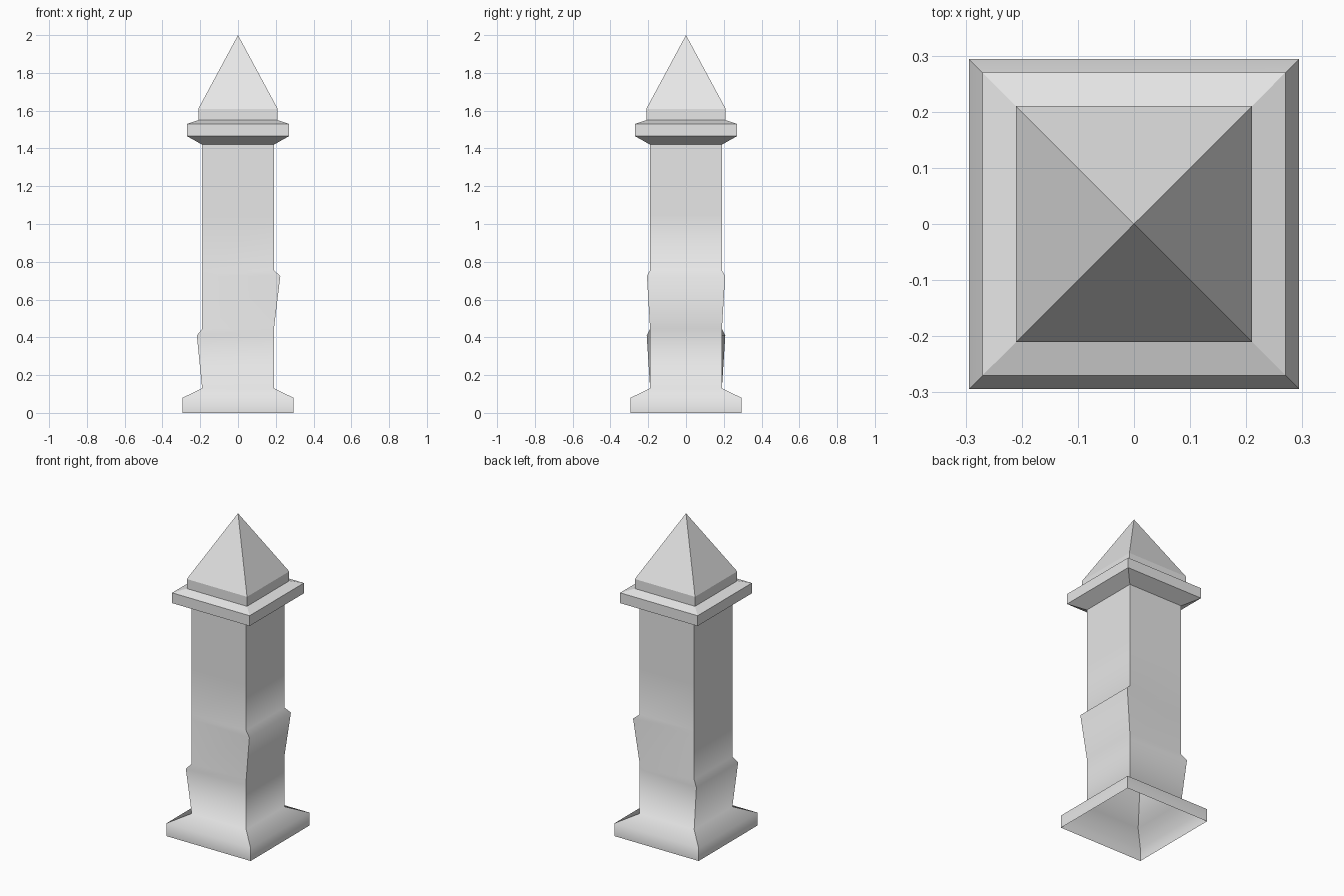
import bpy
import bmesh

cube = bpy.data.objects.get("Cube")
if cube:
    bpy.data.objects.remove(cube, do_unlink=True)

stone = bpy.data.materials.new("grey stone")
stone.use_nodes = True
GREY = (0.8, 0.8, 0.8, 1)
stone.diffuse_color = GREY
stone.node_tree.nodes["Principled BSDF"].inputs["Base Color"].default_value = GREY


def finish(bm, name):
    mesh = bpy.data.meshes.new(name)
    bm.to_mesh(mesh)
    bm.free()
    mesh.materials.append(stone)
    obj = bpy.data.objects.new(name, mesh)
    bpy.context.collection.objects.link(obj)


def ring(bm, z, left, right=None):
    """Four corners; each side is given as (half width, half depth)."""
    lx, ly = left
    rx, ry = right or left
    corners = ((-lx, -ly), (rx, -ry), (rx, ry), (-lx, ly))
    return [bm.verts.new((x, y, z)) for x, y in corners]


def bridge(bm, a, b, smooth):
    """Join two rings with four walls, keeping the upright corners sharp."""
    for i in range(4):
        j = (i + 1) % 4
        bm.faces.new((a[i], a[j], b[j], b[i])).smooth = smooth
    for lower, upper in zip(a, b):
        bm.edges.get((lower, upper)).smooth = False


# Shaft and plinth: hollow, open below, with two worn bulges
S = (0.19, 0.19)
P = (0.294, 0.294)
levels = [
    (0, P, P), (0.08, P, P), (0.13, S, S),
    (0.41, (0.218, 0.208), S), (0.445, S, S),
    (0.725, S, (0.224, 0.207)), (0.755, S, S),
    (1.05, S, S), (1.42, S, S),
]
bm = bmesh.new()
rings = [ring(bm, *level) for level in levels]
for a, b in zip(rings, rings[1:]):
    bridge(bm, a, b, True)

# Chipped notch on the front corner of the right side
low, high = rings[6][0], rings[7][0]
edge = bm.edges.get((low, high))
walls = list(edge.link_faces)
_, chip = bmesh.utils.edge_split(edge, low, 0.3)
chip_top_edge = bm.edges.get((chip, high))
_, lip = bmesh.utils.edge_split(chip_top_edge, chip, 0.3)
chip.co = (-0.16, -0.12, 0.785)
lip.co = (-0.19, -0.19, 0.835)
for pair in ((low, chip), (chip, lip), (lip, high)):
    bm.edges.get(pair).smooth = False
bmesh.ops.triangulate(bm, faces=walls, ngon_method="BEAUTY")
finish(bm, "shaft")

# Collar: flared moulding under the cap
bm = bmesh.new()
profile = [(1.42, 0.19), (1.465, 0.27), (1.53, 0.27), (1.55, 0.21)]
rings = [ring(bm, z, (r, r)) for z, r in profile]
for a, b in zip(rings, rings[1:]):
    bridge(bm, a, b, False)
finish(bm, "collar")

# Cap: low block with a pyramid on top
bm = bmesh.new()
a, b = [ring(bm, z, (0.21, 0.21)) for z in (1.55, 1.61)]
bridge(bm, a, b, False)
tip = bm.verts.new((0, 0, 2))
for i in range(4):
    bm.faces.new((b[i], b[(i + 1) % 4], tip))
finish(bm, "pyramid_cap")
